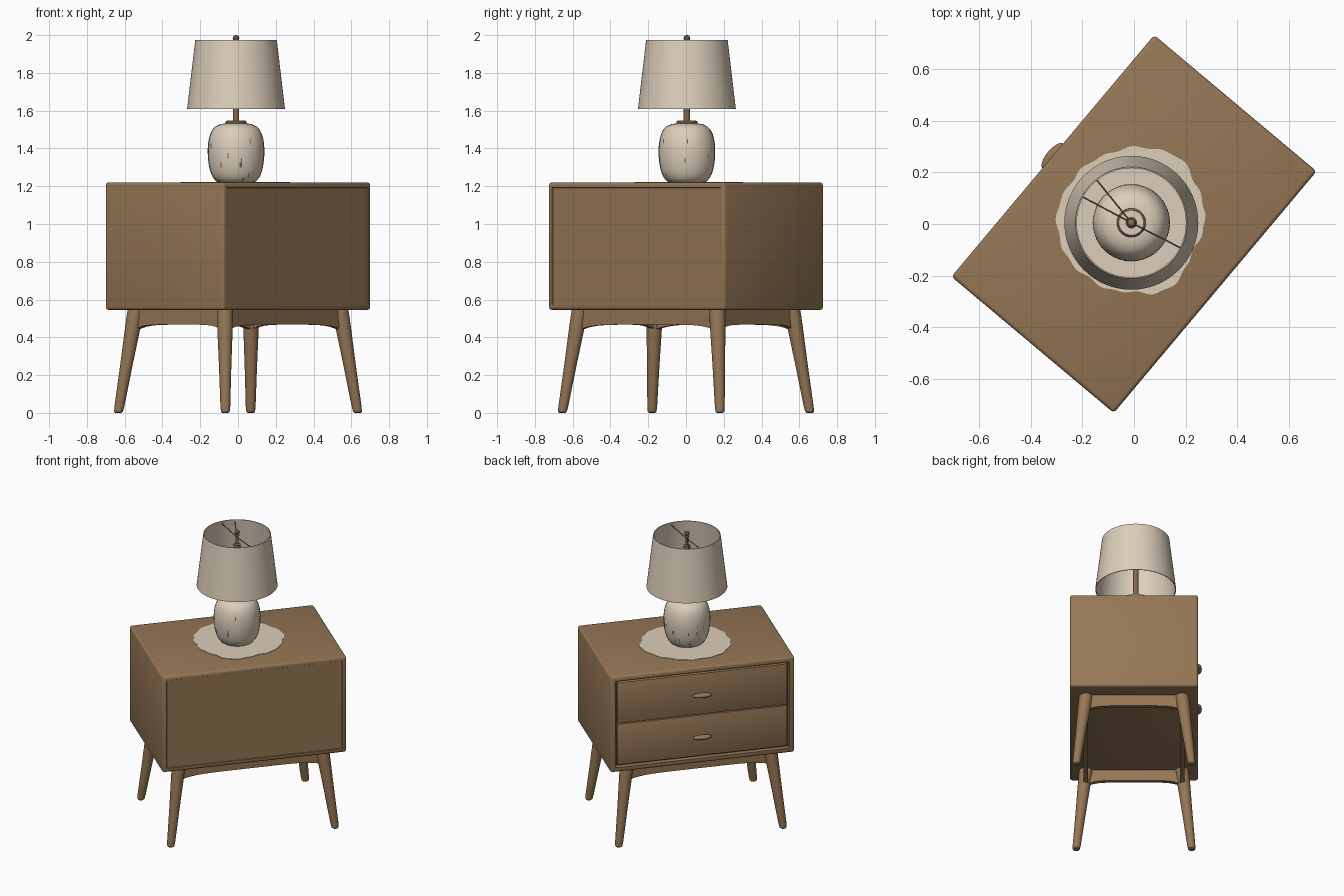
import bpy, bmesh, math, random
from mathutils import Matrix, Vector

random.seed(4)
if "Cube" in bpy.data.objects:
    bpy.data.objects.remove(bpy.data.objects["Cube"])

TURN = Matrix.Rotation(math.radians(50), 4, 'Z')   # the cabinet stands at an angle
LAMP = Vector((-0.003, 0.011, 0))


def material(name, rgb):
    m = bpy.data.materials.new(name)
    m.use_nodes = True
    m.diffuse_color = (*rgb, 1)
    m.node_tree.nodes["Principled BSDF"].inputs["Base Color"].default_value = (*rgb, 1)
    return m


WOOD = material("warm wood", (0.30, 0.182, 0.09))
CREAM = material("cream", (0.72, 0.62, 0.49))
BRASS = material("dark bronze", (0.24, 0.14, 0.075))
SPECK = material("grey brown speckle", (0.16, 0.125, 0.09))
GAP = material("dark gap", (0.09, 0.055, 0.028))


def finish(name, bm, *mats, angle=35):
    bmesh.ops.recalc_face_normals(bm, faces=bm.faces)
    bm.transform(TURN)
    mesh = bpy.data.meshes.new(name)
    bm.to_mesh(mesh)
    bm.free()
    ob = bpy.data.objects.new(name, mesh)
    bpy.context.collection.objects.link(ob)
    for m in mats:
        mesh.materials.append(m)
    bpy.ops.object.select_all(action='DESELECT')
    ob.select_set(True)
    bpy.context.view_layer.objects.active = ob
    bpy.ops.object.shade_smooth_by_angle(angle=math.radians(angle))
    return ob


def rounded_box(lo, hi, radius, segments=3):
    bm = bmesh.new()
    lo, hi = Vector(lo), Vector(hi)
    bmesh.ops.create_cube(bm, size=1, matrix=Matrix.Translation((lo + hi) / 2)
                          @ Matrix.Diagonal((*(hi - lo), 1)))
    bmesh.ops.bevel(bm, geom=bm.edges[:], offset=radius, segments=segments,
                    profile=0.5, affect='EDGES')
    return bm


def lathe(profile, segs=32, centre=lambda z: LAMP, rib=0.0, ring=False):
    """Revolve (radius, height) pairs; centre may shift with height."""
    bm = bmesh.new()
    rows = []
    for r, z in profile:
        row = []
        for i in range(segs):
            a = math.tau * i / segs
            rr = r - rib * (i % 2)
            row.append(bm.verts.new(centre(z) + Vector((rr * math.cos(a), rr * math.sin(a), z))))
        rows.append(row)
    pairs = list(zip(rows, rows[1:]))
    if ring:
        pairs.append((rows[-1], rows[0]))
    else:
        bm.faces.new(rows[0])
        bm.faces.new(rows[-1])
    for a, b in pairs:
        for i in range(segs):
            j = (i + 1) % segs
            bm.faces.new((a[i], a[j], b[j], b[i]))
    return bm


def rod(name, a, b, radius, mat):
    bm = bmesh.new()
    d = b - a
    bmesh.ops.create_cone(bm, cap_ends=True, segments=8, radius1=radius, radius2=radius,
                          depth=d.length, matrix=Matrix.Translation((a + b) / 2)
                          @ d.to_track_quat('Z', 'Y').to_matrix().to_4x4())
    finish(name, bm, mat)


# Cabinet: rounded case, deep drawer recess on one long side, shallow panel on the other
HX, HY, Z0, Z1 = 0.61, 0.41, 0.545, 1.22
bm = rounded_box((-HX, -HY, Z0), (HX, HY, Z1), 0.015)
for side, margin, depth in ((1, 0.025, 0.03), (-1, 0.018, 0.004)):
    face = max(bm.faces, key=lambda f: f.calc_area() if f.normal.y * side > 0.99 else 0)
    bmesh.ops.inset_region(bm, faces=[face], thickness=margin)
    bmesh.ops.inset_region(bm, faces=[face], thickness=0.003)
    bmesh.ops.translate(bm, verts=face.verts, vec=(0, -side * depth, 0))
    if side > 0:
        face.material_index = 1
finish("cabinet_case", bm, WOOD, GAP)

# Two drawers with oval pulls
for name, lo, hi, pull in (("lower", 0.593, 0.879, 0.725), ("upper", 0.885, 1.172, 1.02)):
    bm = rounded_box((-0.562, 0.375, lo), (0.562, 0.404, hi), 0.003, 2)
    finish(name + "_drawer", bm, WOOD)
    bm = bmesh.new()
    bmesh.ops.create_uvsphere(bm, u_segments=24, v_segments=12, radius=1,
                              matrix=Matrix.Translation((0, 0.41, pull))
                              @ Matrix.Diagonal((0.062, 0.024, 0.016, 1)))
    finish(name + "_drawer_pull", bm, WOOD, angle=60)

# Splayed tapered legs
LEG = [(0.016, 0), (0.023, 0.006), (0.026, 0.03), (0.033, 0.25),
       (0.041, 0.45), (0.043, 0.51), (0.043, 0.55)]
for sx, xname in ((-1, "right"), (1, "left")):
    for sy, yname in ((-1, "rear"), (1, "drawer_side")):
        def splay(z, sx=sx, sy=sy):
            t = z / 0.545
            return Vector((sx * (0.545 - 0.07 * t), sy * (0.37 - 0.062 * t), 0))
        finish(f"{yname}_{xname}_leg", lathe(LEG, 24, splay), WOOD)


# Arched apron rails between the legs
def apron(name, half, offset, along_y):
    bm = bmesh.new()
    steps = [i / 12 - 1 for i in range(25)]
    outline = [(-half, 0.55)] + [(t * half, 0.467 - 0.03 * abs(t) ** 6) for t in steps] + [(half, 0.55)]

    def place(p, d):
        return (offset + d, p[0], p[1]) if along_y else (p[0], offset + d, p[1])
    sheets = [[bm.verts.new(place(p, d)) for p in outline] for d in (-0.014, 0.014)]
    for s in sheets:
        bm.faces.new(s)
    n = len(outline)
    for i in range(n):
        j = (i + 1) % n
        bm.faces.new((sheets[0][i], sheets[0][j], sheets[1][j], sheets[1][i]))
    finish(name, bm, WOOD)


for s, tag in ((-1, "first"), (1, "second")):
    apron(tag + "_long_apron", 0.475, s * 0.31, False)
    apron(tag + "_short_apron", 0.305, s * 0.478, True)

# Thin irregular cloth under the lamp
RADII = [.27, .285, .31, .295, .29, .295, .30, .285, .27, .265, .285, .25]
bm = bmesh.new()
ring = []
for i in range(96):
    k, f = divmod(i / 8, 1)
    f = f * f * (3 - 2 * f)
    r = RADII[int(k)] * (1 - f) + RADII[(int(k) + 1) % 12] * f
    r += 0.004 * math.sin(i * 1.1) + 0.003 * math.sin(i * 0.6)
    a = math.tau * i / 96 - math.radians(50)
    ring.append(bm.verts.new((r * math.cos(a), r * math.sin(a), Z1 + 0.003)))
disc = bm.faces.new(ring)
sides = bmesh.ops.extrude_face_region(bm, geom=[disc])
bmesh.ops.translate(bm, vec=(0, 0, -0.004),
                    verts=[v for v in sides["geom"] if isinstance(v, bmesh.types.BMVert)])
finish("lamp_cloth", bm, CREAM)

# Ribbed, speckled ceramic base
bm = lathe([(0.088, 1.22), (0.105, 1.225), (0.122, 1.245), (0.134, 1.27), (0.142, 1.30),
            (0.146, 1.325), (0.149, 1.35), (0.15, 1.375), (0.15, 1.40), (0.148, 1.425),
            (0.144, 1.45), (0.137, 1.475), (0.125, 1.50), (0.108, 1.517), (0.085, 1.528),
            (0.06, 1.532)], 144, rib=0.0018)
for f in bm.faces:
    if len(f.verts) == 4 and f.calc_center_median().z < 1.48 and random.random() < 0.02:
        f.material_index = 1
finish("lamp_base", bm, CREAM, SPECK, angle=60)

# Neck collar, stem and finial
finish("neck_collar", lathe([(0.052, 1.525), (0.056, 1.53), (0.056, 1.541), (0.05, 1.546)]), BRASS)
finish("collar_cap", lathe([(0.05, 1.544), (0.048, 1.549)]), CREAM)
finish("lamp_stem", lathe([(0.017, 1.54), (0.017, 1.86), (0.022, 1.865), (0.022, 1.90),
                           (0.01, 1.905), (0.01, 1.955), (0.015, 1.96), (0.009, 1.968),
                           (0.015, 1.975), (0.018, 1.984), (0.014, 1.995), (0.004, 2.0)], 20), BRASS)

# Open tapered shade with thin walls
finish("lamp_shade", lathe([(0.259, 1.61), (0.216, 1.973), (0.211, 1.973), (0.254, 1.61)],
                           64, ring=True), CREAM)

# Wire spokes holding the shade
for n, deg in enumerate((152, 129, -27)):
    a = math.radians(deg - 50)
    rod(f"shade_spoke_{n + 1}", LAMP + Vector((0, 0, 1.945)),
        LAMP + Vector((0.213 * math.cos(a), 0.213 * math.sin(a), 1.955)), 0.003, BRASS)
